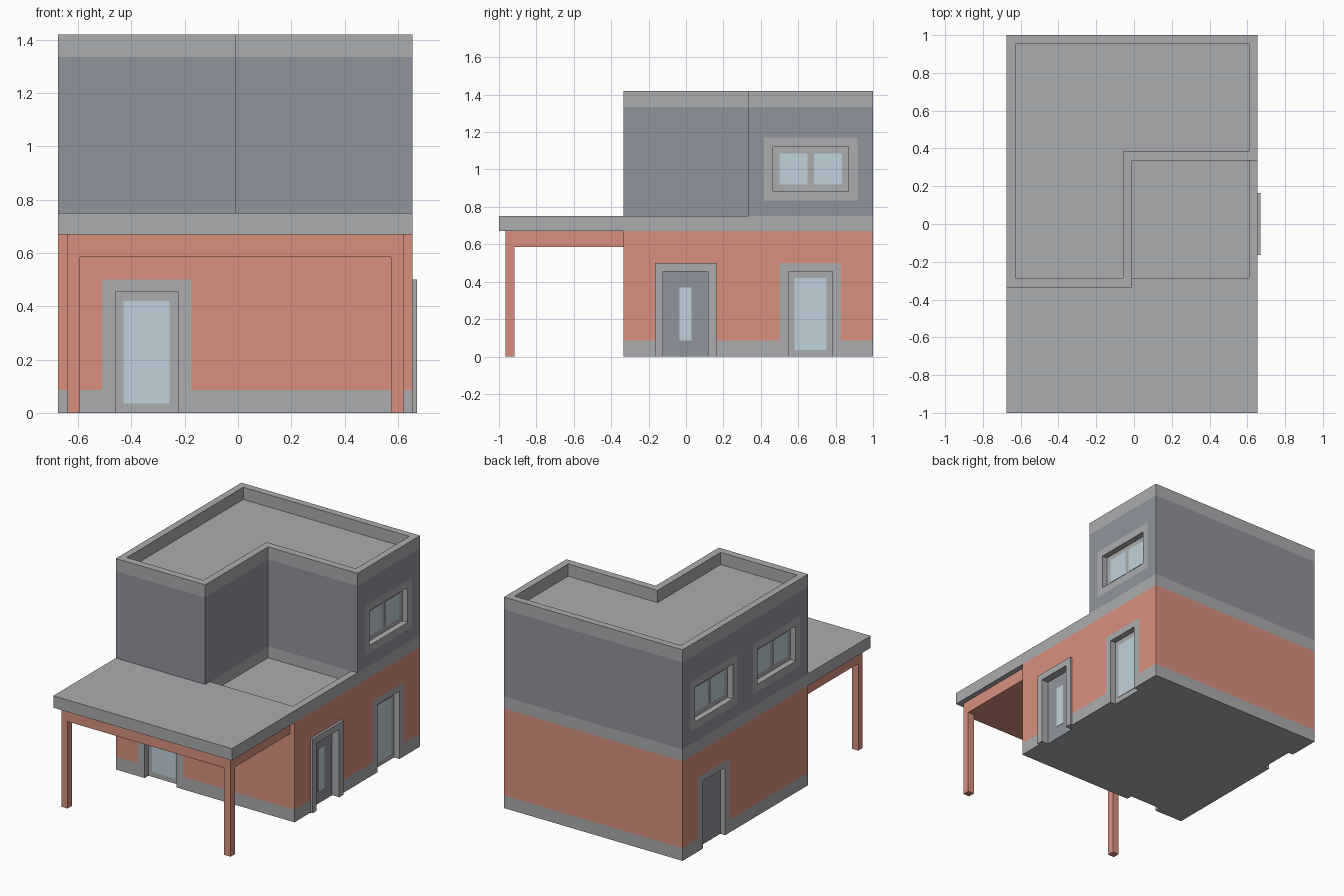
import bpy, bmesh

if "Cube" in bpy.data.objects:
    bpy.data.objects.remove(bpy.data.objects["Cube"])

X0, X1, YF, YB = -0.675, 0.655, -0.335, 1.0   # house footprint
RECESS, DEPTH = 0.04, 0.10                    # opening recess, frame depth


def material(name, rgb):
    m = bpy.data.materials.new(name)
    m.diffuse_color = (*rgb, 1)
    m.use_nodes = True
    m.node_tree.nodes["Principled BSDF"].inputs["Base Color"].default_value = m.diffuse_color
    return m


LIGHT = material("light_grey", (0.41, 0.415, 0.43))
DARK = material("dark_grey", (0.285, 0.295, 0.335))
ORANGE = material("terracotta", (0.69, 0.28, 0.21))
GLASS = material("pale_glass", (0.53, 0.64, 0.71))


def prism(name, pts, z0, z1, mat=None):
    """Extrude a plan outline from z0 to z1."""
    bm = bmesh.new()
    face = bm.faces.new([bm.verts.new((x, y, z0)) for x, y in pts])
    top = bmesh.ops.extrude_face_region(bm, geom=[face])["geom"]
    for v in top:
        if isinstance(v, bmesh.types.BMVert):
            v.co.z = z1
    bmesh.ops.recalc_face_normals(bm, faces=bm.faces)
    me = bpy.data.meshes.new(name)
    bm.to_mesh(me)
    bm.free()
    if mat:
        me.materials.append(mat)
    ob = bpy.data.objects.new(name, me)
    bpy.context.scene.collection.objects.link(ob)
    return ob


def box(name, x0, x1, y0, y1, z0, z1, mat=None):
    x0, x1 = sorted((x0, x1))
    y0, y1 = sorted((y0, y1))
    return prism(name, [(x0, y0), (x1, y0), (x1, y1), (x0, y1)], z0, z1, mat)


def cut(ob, cutter):
    """Subtract the cutter, apply the result and drop the cutter."""
    mod = ob.modifiers.new("cut", "BOOLEAN")
    mod.operation, mod.solver, mod.object = "DIFFERENCE", "EXACT", cutter
    bpy.context.view_layer.update()
    dg = bpy.context.evaluated_depsgraph_get()
    me = bpy.data.meshes.new_from_object(ob.evaluated_get(dg))
    ob.modifiers.clear()
    ob.data = me
    bpy.data.objects.remove(cutter)


def wall_box(name, side, u, z, d, mat=None):
    """Box on a wall: u along it, z up, d outward from its surface."""
    if side == "front":
        return box(name, u[0], u[1], YF - d[0], YF - d[1], *z, mat)
    if side == "right":
        return box(name, X1 + d[0], X1 + d[1], u[0], u[1], *z, mat)
    return box(name, X0 - d[0], X0 - d[1], u[0], u[1], *z, mat)


def opening(name, side, frame, hole, fz, hz, walls, panes, pz, proud=0.0, panel=False):
    """Framed recess let into the walls, with optional door panel and panes."""
    low = fz[0] if fz[0] > 0 else -0.1
    for w in walls:
        cut(w, wall_box("cutter", side, frame, (low, fz[1]), (-DEPTH, 0.1)))
    surround = wall_box(name + "_frame", side, frame, fz, (-DEPTH, proud), LIGHT)
    cut(surround, wall_box("cutter", side, hole, hz, (-RECESS, 0.1)))
    back = -RECESS
    if panel:
        wall_box(name + "_panel", side, hole, (max(hz[0], 0), hz[1]),
                 (back - 0.01, back + 0.004), DARK)
        back += 0.004
    for i, p in enumerate(panes):
        wall_box(f"{name}_glass_{i + 1}", side, p, pz, (back - 0.01, back + 0.003), GLASS)


# Ground floor: plinth and coloured walls
plinth = box("plinth", X0, X1, YF, YB, 0, 0.085, LIGHT)
lower = box("lower_walls", X0, X1, YF, YB, 0.085, 0.67, ORANGE)

# Floor slab running out over the porch, with a sunken terrace
slab = box("floor_slab", X0, X1, -1, YB, 0.67, 0.75, LIGHT)
cut(slab, box("cutter", -0.01, 0.608, -0.285, 0.335, 0.674, 1))

# L-shaped upper storey, parapet and flat roof
L_OUT = [(X0, YF), (-0.01, YF), (-0.01, 0.335), (X1, 0.335), (X1, YB), (X0, YB)]
L_IN = [(-0.628, -0.285), (-0.058, -0.285), (-0.058, 0.385),
        (0.608, 0.385), (0.608, 0.953), (-0.628, 0.953)]
upper = prism("upper_walls", L_OUT, 0.75, 1.335, DARK)
parapet = prism("parapet", L_OUT, 1.335, 1.42, LIGHT)
cut(parapet, prism("cutter", L_IN, 1.2, 1.6))
prism("flat_roof", L_IN, 1.33, 1.338, LIGHT)

# Porch soffit and posts
box("porch_soffit", -0.64, 0.62, -0.965, YF, 0.585, 0.67, ORANGE)
for side, x in (("left", -0.64), ("right", 0.573)):
    box(f"porch_post_{side}", x, x + 0.047, -0.965, -0.918, 0, 0.585, ORANGE)

# Doors
ground = (plinth, lower)
DZ, HZ = (0, 0.5), (-0.1, 0.455)
opening("front_glass_door", "front", (-0.51, -0.175), (-0.46, -0.225), DZ, HZ,
        ground, [(-0.43, -0.257)], (0.035, 0.42))
opening("right_glass_door", "right", (0.5, 0.83), (0.547, 0.782), DZ, HZ,
        ground, [(0.58, 0.75)], (0.035, 0.42))
opening("right_entry_door", "right", (-0.165, 0.163), (-0.122, 0.118), DZ, HZ,
        ground, [(-0.035, 0.03)], (0.085, 0.37), proud=0.016, panel=True)
opening("left_door", "left", (0.5, 0.83), (0.547, 0.782), DZ, HZ,
        ground, [], None, panel=True)

# Upper windows, two panes each
for name, side, c in (("right_window", "right", 0.667),
                      ("left_rear_window", "left", 0.667),
                      ("left_front_window", "left", 0.0)):
    opening(name, side, (c - 0.25, c + 0.25), (c - 0.202, c + 0.202),
            (0.835, 1.17), (0.885, 1.12), (upper,),
            [(c - 0.167, c - 0.017), (c + 0.017, c + 0.167)], (0.92, 1.085))
